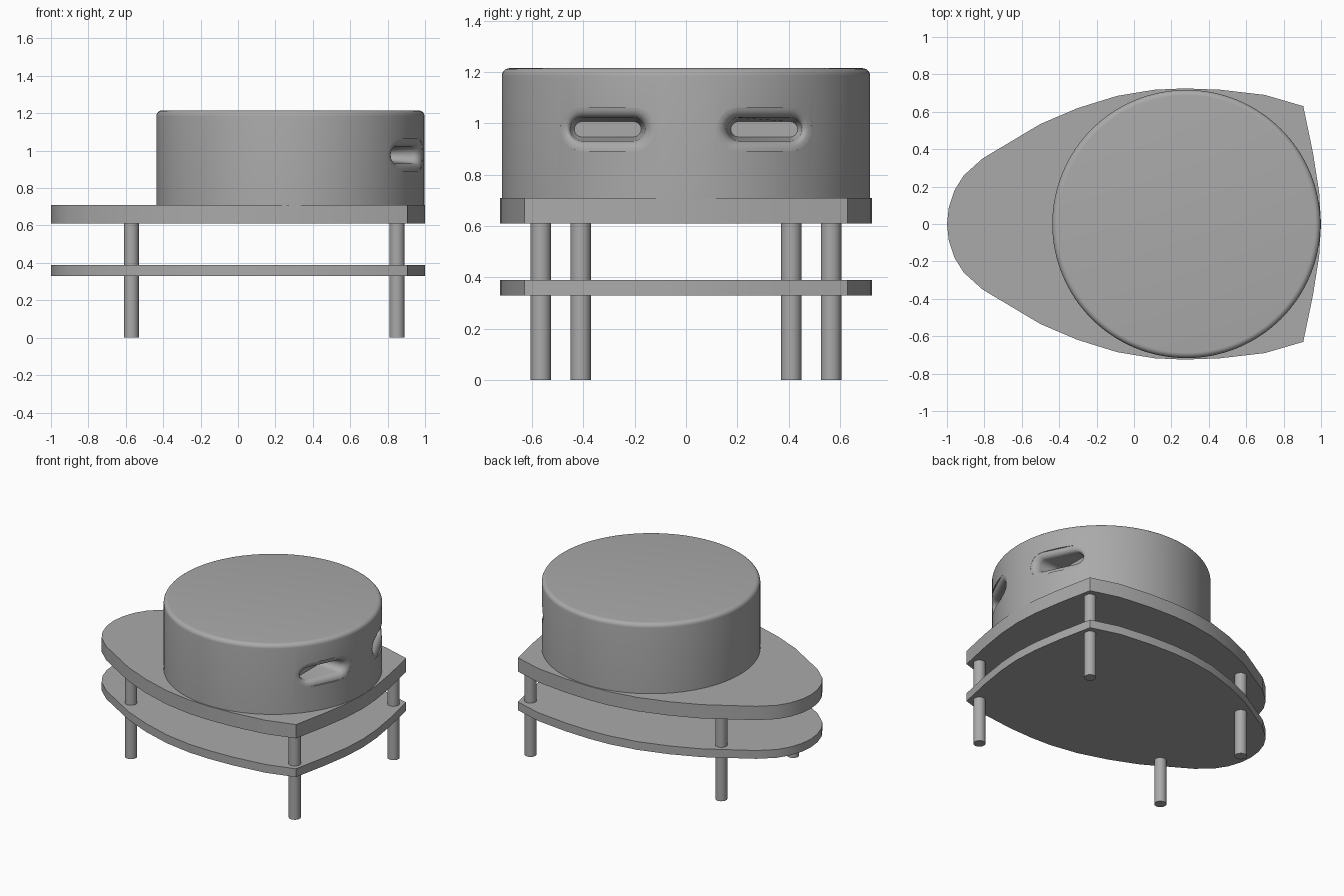
import bpy, bmesh
from math import pi, sin, cos, sqrt, radians

cube = bpy.data.objects.get("Cube")
if cube:
    bpy.data.objects.remove(cube, do_unlink=True)

grey = bpy.data.materials.new("plain grey")
grey.use_nodes = True
colour = (0.40, 0.40, 0.40, 1)
grey.diffuse_color = colour
grey.node_tree.nodes["Principled BSDF"].inputs["Base Color"].default_value = colour


def add_object(name, bm):
    bmesh.ops.recalc_face_normals(bm, faces=bm.faces)
    mesh = bpy.data.meshes.new(name)
    bm.to_mesh(mesh)
    bm.free()
    mesh.materials.append(grey)
    obj = bpy.data.objects.new(name, mesh)
    bpy.context.collection.objects.link(obj)
    return obj


def smooth(obj, angle=35):
    bpy.ops.object.select_all(action='DESELECT')
    obj.select_set(True)
    bpy.context.view_layer.objects.active = obj
    bpy.ops.object.shade_smooth_by_angle(angle=radians(angle))


def loft(name, rings):
    """Bridge matching loops of points and cap both ends."""
    bm = bmesh.new()
    loops = [[bm.verts.new(p) for p in ring] for ring in rings]
    n = len(loops[0])
    for a, b in zip(loops, loops[1:]):
        for i in range(n):
            j = (i + 1) % n
            bm.faces.new((a[i], a[j], b[j], b[i]))
    bm.faces.new(loops[0])
    bm.faces.new(loops[-1])
    return add_object(name, bm)


def circle_ring(x, y, z, r, n):
    return [(x + r * cos(2 * pi * i / n), y + r * sin(2 * pi * i / n), z) for i in range(n)]


# Shield-shaped plates: half outline mirrored across y
half = [(-1, 0), (-.99, .09), (-.96, .18), (-.91, .26), (-.81, .35), (-.5, .535),
        (-.3, .62), (-.09, .685), (.11, .718), (.27, .725), (.46, .718), (.7, .69),
        (.905, .63), (.957, .38), (.99, .17), (1, 0)]
outline = half + [(x, -y) for x, y in half[-2:0:-1]]
for name, z0, z1 in (("lower_plate", .33, .39), ("upper_plate", .61, .71)):
    smooth(loft(name, [[(x, y, z) for x, y in outline] for z in (z0, z1)]), 20)

# Four round legs
for side, s in (("left", 1), ("right", -1)):
    for end, x, y in (("narrow", -.57, .41), ("wide", .85, .565)):
        smooth(loft(f"leg_{end}_{side}", [circle_ring(x, s * y, z, .04, 24) for z in (0, .62)]))

# Drum with a rounded upper rim
CX, R, TOP, RIM = .28, .717, 1.215, .03
arc = [i * pi / 12 for i in range(7)]
rings = [circle_ring(CX, 0, .71, R, 128)]
rings += [circle_ring(CX, 0, TOP - RIM + RIM * sin(a), R - RIM + RIM * cos(a), 128) for a in arc]
drum = loft("drum", rings)


def stadium(cy, half_len, r):
    """Rounded slot outline in y and z."""
    pts = []
    for s in (1, -1):
        for i in range(11):
            a = -pi / 2 + pi * i / 10
            pts.append((cy + s * (half_len + r * cos(a)), .977 + s * r * sin(a)))
    return pts


# Two slots in the wide end, with lips that follow the curved wall
LIP, FLOOR = .04, .78
for side, cy in (("left", .305), ("right", -.305)):
    def wall_ring(radius, depth):
        return [(CX + sqrt(R * R - y * y) - depth, y, z) for y, z in stadium(cy, .1, radius)]

    rings = [[(FLOOR, y, z) for y, z in stadium(cy, .1, .03)]]
    for a in arc:
        rings.append(wall_ring(.045 + LIP * (1 - cos(a)), LIP * (1 - sin(a)) + .001))
    rings.append(wall_ring(.046 + LIP, -.06))
    cutter = loft(f"slot_cutter_{side}", rings)
    smooth(cutter)
    cutter.hide_render = True
    cutter.hide_viewport = True
    cut = drum.modifiers.new(f"slot_{side}", 'BOOLEAN')
    cut.operation = 'DIFFERENCE'
    cut.solver = 'EXACT'
    cut.object = cutter

# Bake the cuts, then shade the finished wall
bpy.context.view_layer.update()
baked = bpy.data.meshes.new_from_object(drum.evaluated_get(bpy.context.evaluated_depsgraph_get()))
drum.modifiers.clear()
drum.data = baked
for side in ("left", "right"):
    bpy.data.objects.remove(bpy.data.objects[f"slot_cutter_{side}"], do_unlink=True)
smooth(drum)
